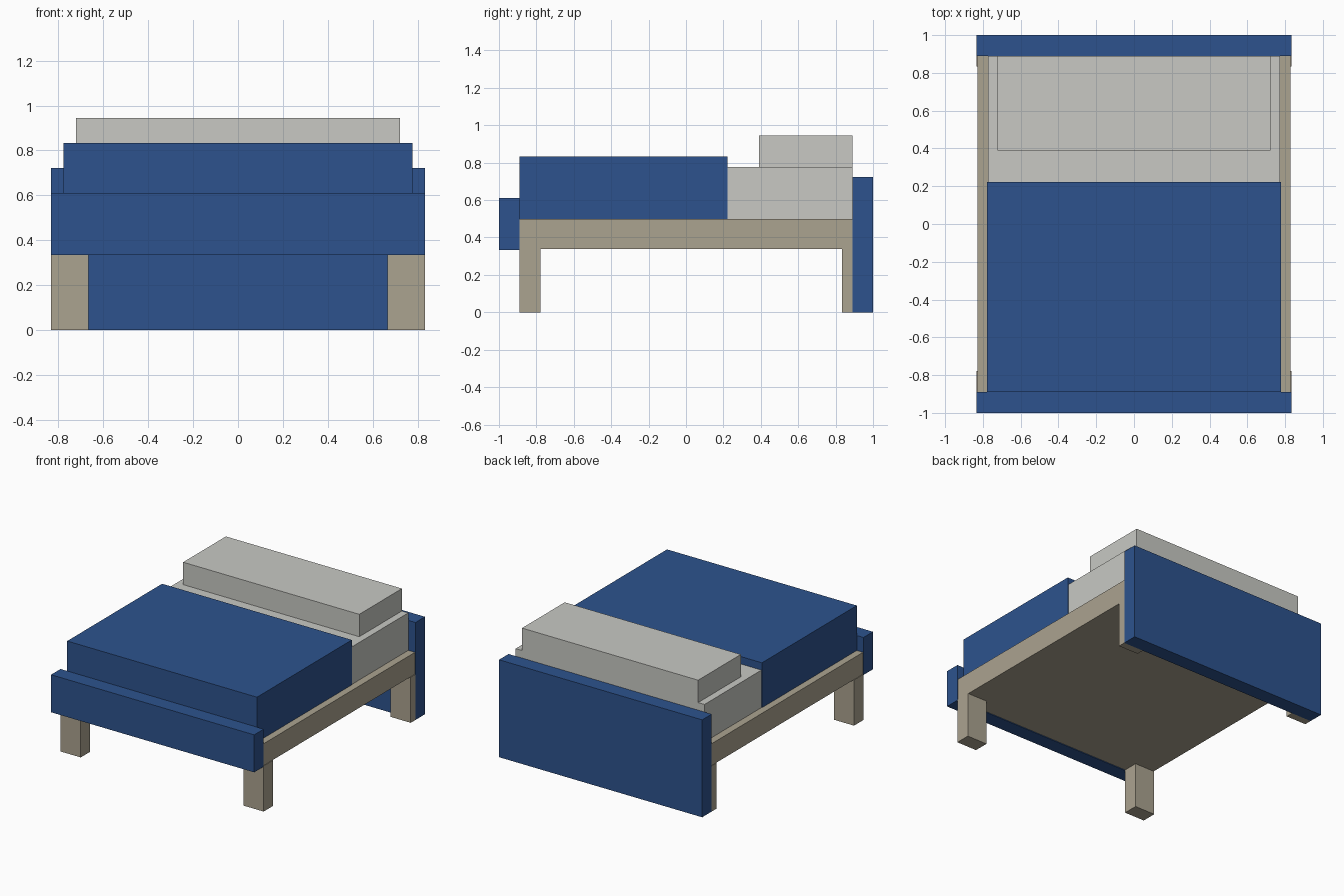
import bpy
import bmesh
from mathutils import Vector

if "Cube" in bpy.data.objects:
    bpy.data.objects.remove(bpy.data.objects["Cube"])


def material(name, rgb):
    m = bpy.data.materials.new(name)
    m.diffuse_color = (*rgb, 1)
    m.use_nodes = True
    m.node_tree.nodes["Principled BSDF"].inputs["Base Color"].default_value = m.diffuse_color
    return m


BLUE = material("blue fabric", (0.026, 0.086, 0.27))
WOOD = material("pale wood", (0.407, 0.366, 0.279))
WHITE = material("off-white linen", (0.58, 0.584, 0.552))


def box(name, x, y, z, mat):
    """Box from (min, max) ranges on each axis."""
    lo, hi = Vector((x[0], y[0], z[0])), Vector((x[1], y[1], z[1]))
    bm = bmesh.new()
    bmesh.ops.create_cube(bm, size=1)
    bmesh.ops.scale(bm, vec=hi - lo, verts=bm.verts)
    mesh = bpy.data.meshes.new(name)
    bm.to_mesh(mesh)
    bm.free()
    mesh.materials.append(mat)
    ob = bpy.data.objects.new(name, mesh)
    ob.location = (lo + hi) / 2
    bpy.context.collection.objects.link(ob)
    return ob


# End boards
box("headboard", (-0.833, 0.833), (0.889, 1.0), (0, 0.722), BLUE)
box("footboard", (-0.833, 0.833), (-1.0, -0.889), (0.333, 0.611), BLUE)

# Bed base
box("bed_frame", (-0.829, 0.829), (-0.889, 0.889), (0.338, 0.5), WOOD)

# Legs, mirrored left and right
for side, s in (("left", -1), ("right", 1)):
    x = sorted((s * 0.667, s * 0.833))
    box(f"front_leg_{side}", x, (-0.889, -0.778), (0, 0.338), WOOD)
    box(f"back_leg_{side}", x, (0.833, 0.889), (0, 0.338), WOOD)

# Bedding
box("mattress", (-0.774, 0.774), (-0.885, 0.889), (0.5, 0.778), WHITE)
box("blanket", (-0.778, 0.778), (-0.889, 0.222), (0.5, 0.833), BLUE)
box("pillow", (-0.722, 0.722), (0.389, 0.889), (0.778, 0.944), WHITE)
